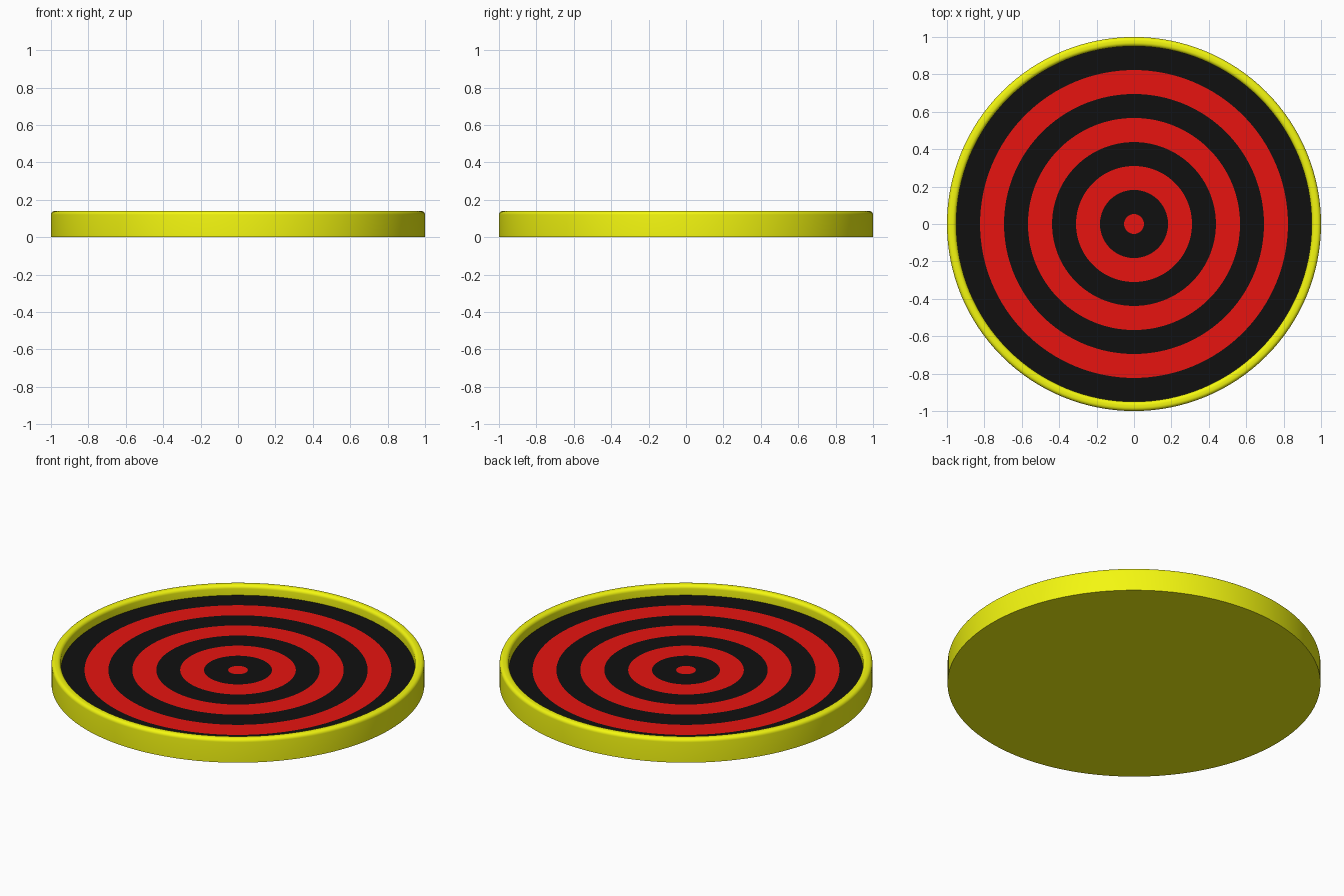
import bpy, bmesh, math

if "Cube" in bpy.data.objects:
    bpy.data.objects.remove(bpy.data.objects["Cube"])

SEG = 128
FACE_Z = 0.082
TOP = 0.14
INNER = 0.95


def material(name, rgb):
    m = bpy.data.materials.new(name)
    m.diffuse_color = (*rgb, 1)
    m.use_nodes = True
    m.node_tree.nodes["Principled BSDF"].inputs["Base Color"].default_value = m.diffuse_color
    return m


yellow = material("yellow", (0.90, 0.93, 0.005))
red = material("red", (0.80, 0.007, 0.005))
black = material("black", (0.005, 0.005, 0.005))


def lathe(name, profile, mat):
    """Revolve (radius, z) points about z; radius 0 becomes a pole."""
    bm = bmesh.new()
    verts = [bm.verts.new((r, 0, z)) for r, z in profile]
    edges = [bm.edges.new(p) for p in zip(verts, verts[1:])]
    bmesh.ops.spin(bm, geom=verts + edges, axis=(0, 0, 1), cent=(0, 0, 0),
                   angle=math.tau, steps=SEG, use_duplicate=False)
    bmesh.ops.remove_doubles(bm, verts=bm.verts, dist=1e-5)
    bmesh.ops.recalc_face_normals(bm, faces=bm.faces)
    # open flat rings must face up
    if all(abs(z - profile[0][1]) < 1e-6 for _, z in profile):
        for f in bm.faces:
            if f.normal.z < 0:
                f.normal_flip()
    me = bpy.data.meshes.new(name)
    bm.to_mesh(me)
    bm.free()
    me.materials.append(mat)
    ob = bpy.data.objects.new(name, me)
    bpy.context.collection.objects.link(ob)
    bpy.ops.object.select_all(action='DESELECT')
    ob.select_set(True)
    bpy.context.view_layer.objects.active = ob
    bpy.ops.object.shade_smooth_by_angle(angle=math.radians(35))
    return ob


# Yellow tray: flat base, straight wall, rounded lip
R = 0.02


def arc(cx, a0, a1, n=6):
    return [(cx + R * math.cos(math.radians(a0 + (a1 - a0) * i / n)),
             TOP - R + R * math.sin(math.radians(a0 + (a1 - a0) * i / n)))
            for i in range(n + 1)]


lathe("tray_rim", [(0, 0), (1, 0)] + arc(1 - R, 0, 90)
      + arc(INNER + R, 90, 180) + [(INNER, FACE_Z)], yellow)

# Target face: alternating flat rings from the red bullseye outward
radii = [0, 0.053, 0.182, 0.31, 0.438, 0.567, 0.695, 0.823, INNER]
for i, (r0, r1) in enumerate(zip(radii, radii[1:])):
    name = "bullseye" if i == 0 else f"target_ring_{i}"
    lathe(name, [(r0, FACE_Z), (r1, FACE_Z)], black if i % 2 else red)
